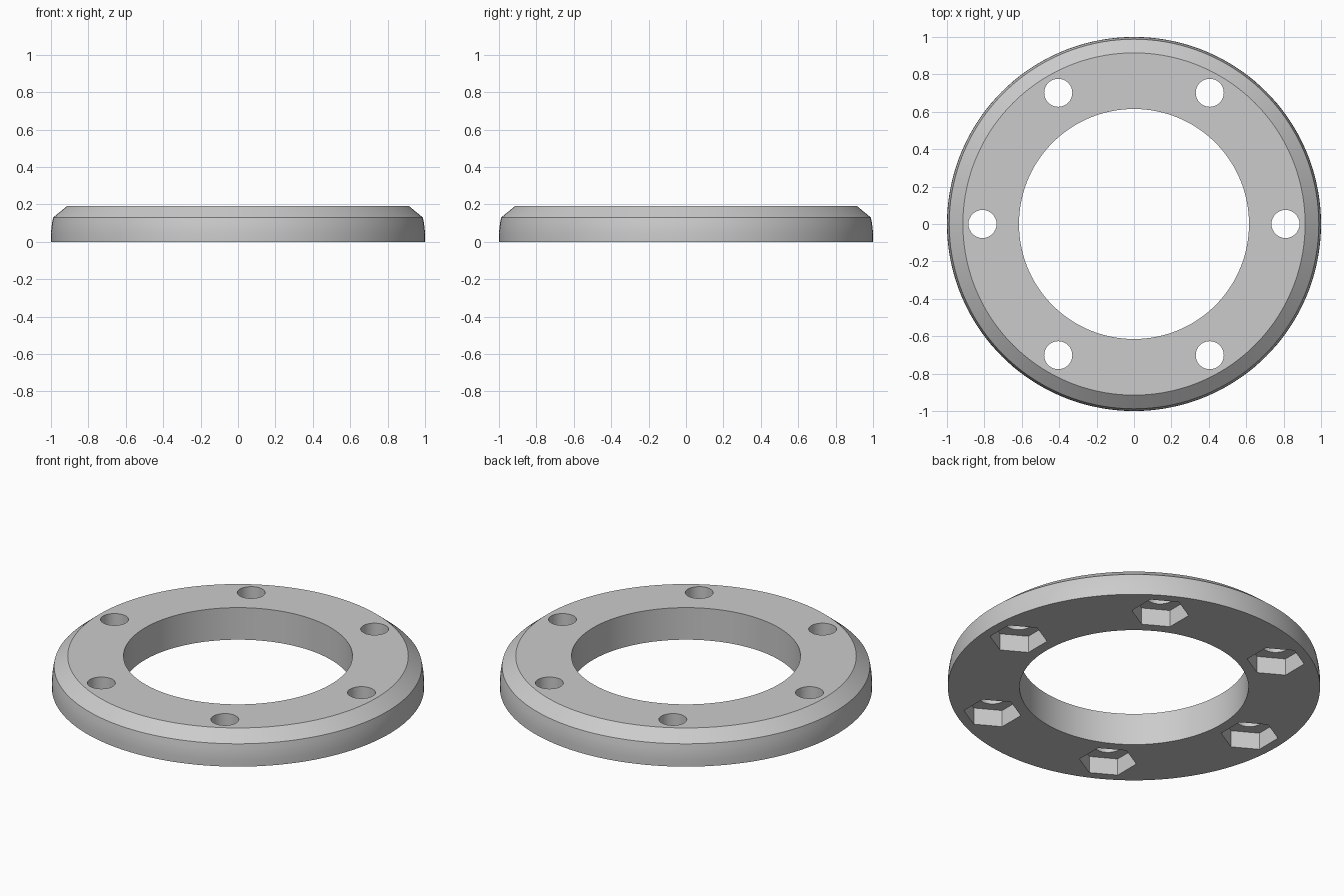
import bpy, bmesh
from math import cos, sin, pi, radians

if "Cube" in bpy.data.objects:
    bpy.data.objects.remove(bpy.data.objects["Cube"], do_unlink=True)

SEGMENTS = 144
BOLT_RADIUS = 0.81      # pitch circle of the six bolt holes
HOLE_RADIUS = 0.075
NUT_RADIUS = 0.155      # across the corners, halved
NUT_DEPTH = 0.10

grey = bpy.data.materials.new("plain grey")
grey.use_nodes = True
colour = (0.6, 0.6, 0.6, 1)
grey.diffuse_color = colour
grey.node_tree.nodes["Principled BSDF"].inputs["Base Color"].default_value = colour


def add_object(name, bm):
    bmesh.ops.recalc_face_normals(bm, faces=bm.faces)
    mesh = bpy.data.meshes.new(name)
    bm.to_mesh(mesh)
    bm.free()
    mesh.materials.append(grey)
    obj = bpy.data.objects.new(name, mesh)
    bpy.context.collection.objects.link(obj)
    return obj


def lathe(name, profile):
    """Spin a closed (radius, height) profile around z."""
    bm = bmesh.new()
    rings = [[bm.verts.new((r * cos(2 * pi * i / SEGMENTS), r * sin(2 * pi * i / SEGMENTS), z))
              for r, z in profile] for i in range(SEGMENTS)]
    for i, ring in enumerate(rings):
        after = rings[(i + 1) % SEGMENTS]
        for j in range(len(profile)):
            k = (j + 1) % len(profile)
            bm.faces.new((ring[j], after[j], after[k], ring[k]))
    return add_object(name, bm)


def bolt_circle_cutter(name, sides, radius, bottom, top, turn):
    """Six upright prisms on the bolt circle."""
    bm = bmesh.new()
    for n in range(6):
        a = n * pi / 3
        cx, cy = BOLT_RADIUS * cos(a), BOLT_RADIUS * sin(a)
        ends = [[bm.verts.new((cx + radius * cos(turn + 2 * pi * i / sides),
                               cy + radius * sin(turn + 2 * pi * i / sides), z))
                 for i in range(sides)] for z in (bottom, top)]
        for end in ends:
            bm.faces.new(end)
        for i in range(sides):
            k = (i + 1) % sides
            bm.faces.new((ends[0][i], ends[0][k], ends[1][k], ends[1][i]))
    obj = add_object(name, bm)
    obj.hide_render = True
    return obj


# Ring with a gently rounded outer wall and a chamfered top rim
ring = lathe("flange_ring", [(0.615, 0), (1, 0), (1, 0.04), (0.998, 0.07),
                             (0.994, 0.10), (0.988, 0.13), (0.915, 0.19), (0.615, 0.19)])

# Round bolt holes right through, hexagonal nut pockets from below
cutters = [bolt_circle_cutter("bolt_holes", 32, HOLE_RADIUS, -0.1, 0.3, 0),
           bolt_circle_cutter("nut_pockets", 6, NUT_RADIUS, -0.1, NUT_DEPTH, radians(30))]

bpy.ops.object.select_all(action='DESELECT')
bpy.context.view_layer.objects.active = ring
ring.select_set(True)
for cutter in cutters:
    cut = ring.modifiers.new(cutter.name, 'BOOLEAN')
    cut.operation = 'DIFFERENCE'
    cut.solver = 'EXACT'
    cut.object = cutter
    bpy.ops.object.modifier_apply(modifier=cut.name)
    bpy.data.objects.remove(cutter, do_unlink=True)

bpy.ops.object.shade_smooth_by_angle(angle=radians(30))
